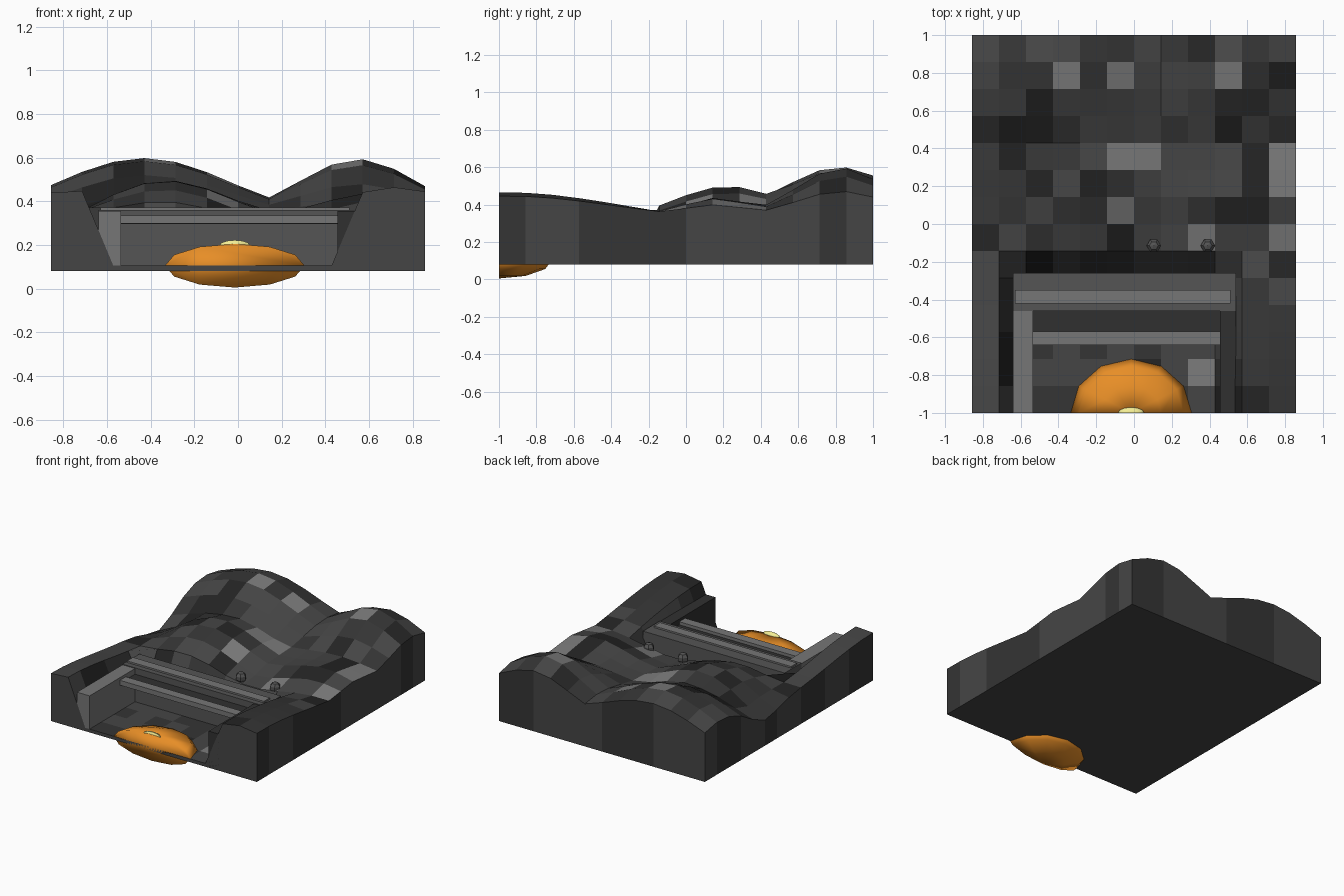
import bpy, bmesh, math, random
from mathutils import Matrix, Vector

if "Cube" in bpy.data.objects:
    bpy.data.objects.remove(bpy.data.objects["Cube"])

random.seed(4)


def material(name, rgb):
    m = bpy.data.materials.new(name)
    m.diffuse_color = (*rgb, 1)
    m.use_nodes = True
    m.node_tree.nodes["Principled BSDF"].inputs["Base Color"].default_value = m.diffuse_color
    return m


ROCKS = [material(f"rock_{k}", (g, g, g)) for k, g in enumerate((0.06, 0.035, 0.018, 0.2))]
STEEL = material("frame_grey", (0.09, 0.09, 0.09))
DARK = material("frame_dark", (0.03, 0.03, 0.03))
BAR = material("bar_light", (0.18, 0.18, 0.18))
ORANGE = material("glow_orange", (0.8, 0.27, 0.02))
YELLOW = material("glow_yellow", (0.9, 0.85, 0.3))


def finish(name, bm, *mats):
    me = bpy.data.meshes.new(name)
    bm.to_mesh(me)
    bm.free()
    ob = bpy.data.objects.new(name, me)
    bpy.context.collection.objects.link(ob)
    for m in mats:
        me.materials.append(m)
    return ob


def box(name, x, y, z, mat=STEEL):
    bm = bmesh.new()
    c = [(a[0] + a[1]) / 2 for a in (x, y, z)]
    s = [a[1] - a[0] for a in (x, y, z)]
    bmesh.ops.create_cube(bm, size=1, matrix=Matrix.Translation(c) @ Matrix.Diagonal((*s, 1)))
    return finish(name, bm, mat)


# Rolling ground: hills as (x, y, peak, spread x, spread y, floor level)
HILLS = [
    (-0.43, 0.82, 0.60, 0.34, 0.20, 0.30),
    (0.55, 0.83, 0.595, 0.14, 0.11, 0.34),
    (-0.33, 0.22, 0.50, 0.17, 0.19, 0.30),
    (0.62, 0.15, 0.44, 0.12, 0.08, 0.33),
    (-0.76, -1.00, 0.45, 0.10, 0.50, 0.33),
    (0.72, -0.95, 0.465, 0.12, 0.55, 0.33),
]
# Hollows as (x, y, depth, spread x, spread y)
HOLLOWS = [(0.25, -0.10, 0.05, 0.12, 0.03), (-0.87, 0.30, 0.07, 0.05, 0.05)]
STEP, NX, NY, BASE = 1 / 7, 12, 14, 0.08


def bell(x, y, cx, cy, sx, sy):
    return math.exp(-(x - cx) ** 2 / sx - (y - cy) ** 2 / sy)


def height(i, j):
    if 2 <= i <= 9 and j <= 5:      # sunken entrance floor
        return 0.105
    x, y = i * STEP - 6 / 7, j * STEP - 1
    h = max([0.34] + [lo + (hi - lo) * bell(x, y, cx, cy, sx, sy)
                      for cx, cy, hi, sx, sy, lo in HILLS])
    return h - sum(d * bell(x, y, cx, cy, sx, sy) for cx, cy, d, sx, sy in HOLLOWS)


# Terrain block with flat sides and underside, patchy grey cells
bm = bmesh.new()
top = [[bm.verts.new((i * STEP - 6 / 7, j * STEP - 1, height(i, j)))
        for j in range(NY + 1)] for i in range(NX + 1)]
for i in range(NX):
    for j in range(NY):
        f = bm.faces.new((top[i][j], top[i + 1][j], top[i + 1][j + 1], top[i][j + 1]))
        f.material_index = random.choices(range(4), (10, 8, 3, 1))[0]
rim = ([top[i][0] for i in range(NX)] + [top[NX][j] for j in range(NY)]
       + [top[i][NY] for i in range(NX, 0, -1)] + [top[0][j] for j in range(NY, 0, -1)])
low = [bm.verts.new((v.co.x, v.co.y, BASE)) for v in rim]
for k in range(len(rim)):
    n = (k + 1) % len(rim)
    f = bm.faces.new((rim[n], rim[k], low[k], low[n]))
    f.material_index = random.choice((0, 1)) if k >= NX else 0
bm.faces.new(low[::-1])
finish("terrain", bm, *ROCKS)

# Entrance frame: side walls, back wall, roof and trim
box("left_wall", (-0.64, -0.535), (-1.0, -0.46), (0.085, 0.355), BAR)
box("right_wall", (0.455, 0.54), (-1.0, -0.46), (0.085, 0.355), DARK)
box("back_wall", (-0.64, 0.54), (-0.46, -0.26), (0.085, 0.36))
box("roof_strip", (-0.63, 0.51), (-0.42, -0.35), (0.36, 0.372), BAR)
box("inner_ledge", (-0.535, 0.455), (-0.57, -0.46), (0.295, 0.312), DARK)
box("front_bar", (-0.535, 0.455), (-0.64, -0.57), (0.298, 0.335), BAR)


# Glowing pool: half ellipsoids closed flat at the front plane
def half_ball(name, centre, radii, mat):
    bm = bmesh.new()
    bmesh.ops.create_uvsphere(bm, u_segments=12, v_segments=6, radius=1,
                              matrix=Matrix.Translation(centre) @ Matrix.Diagonal((*radii, 1)))
    bmesh.ops.bisect_plane(bm, geom=bm.verts[:] + bm.edges[:] + bm.faces[:], dist=1e-5,
                           plane_co=Vector((0, -1, 0)), plane_no=Vector((0, -1, 0)),
                           clear_outer=True)
    for f in bm.faces:
        f.smooth = True
    bmesh.ops.holes_fill(bm, edges=[e for e in bm.edges if e.is_boundary])
    bmesh.ops.recalc_face_normals(bm, faces=bm.faces)
    return finish(name, bm, mat)


half_ball("orange_glow", (-0.015, -1, 0.105), (0.32, 0.285, 0.1), ORANGE)
half_ball("yellow_core", (-0.015, -0.999, 0.198), (0.07, 0.03, 0.024), YELLOW)

# Small round stones behind the roof
for k, x in enumerate((0.105, 0.39)):
    bm = bmesh.new()
    bmesh.ops.create_uvsphere(bm, u_segments=6, v_segments=5, radius=0.04,
                              matrix=Matrix.Translation((x, -0.115, 0.33))
                              @ Matrix.Rotation(math.radians(30), 4, 'Z'))
    finish(f"stone_{k + 1}", bm, STEEL)
